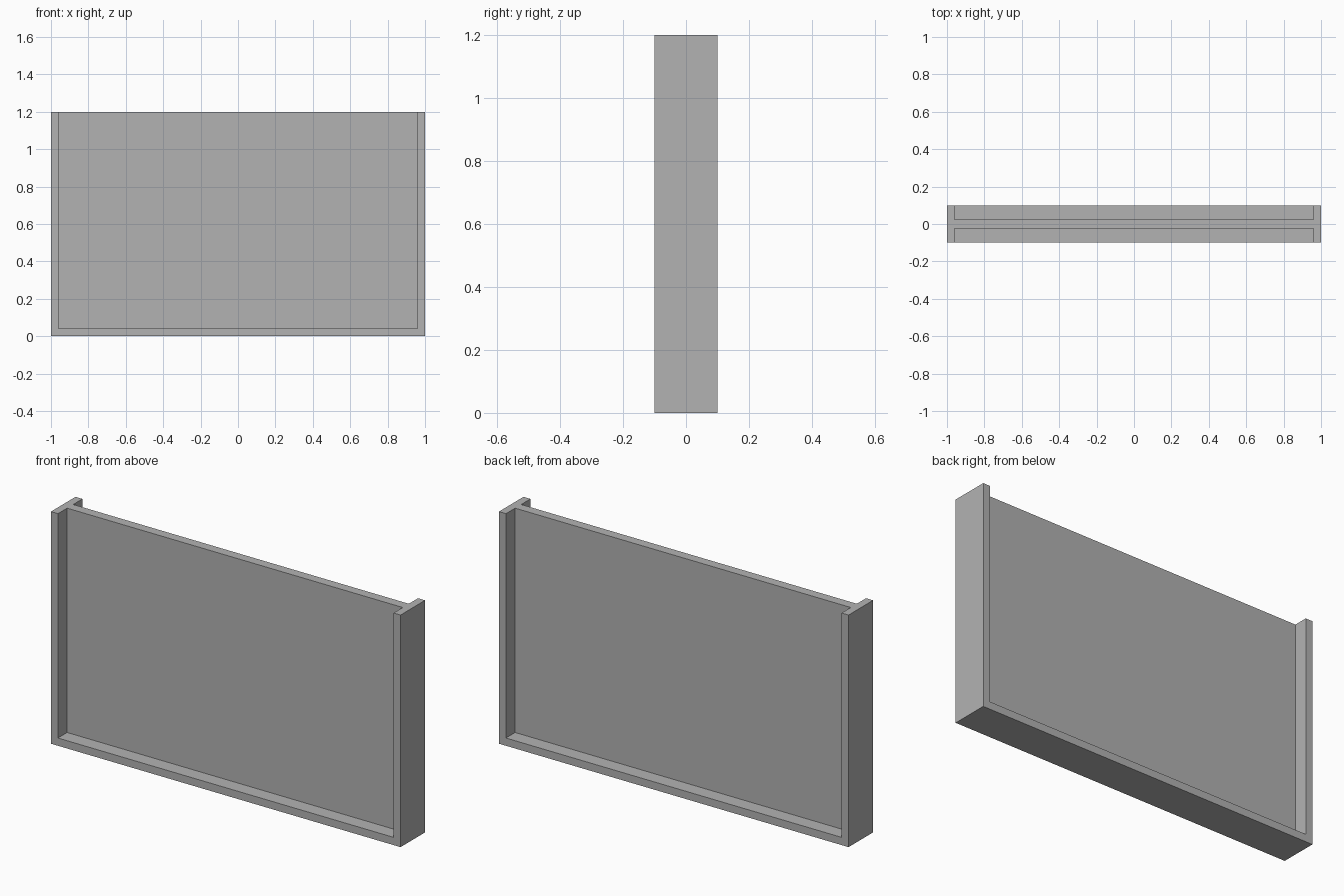
import bpy

WIDTH, DEPTH, HEIGHT = 2.0, 0.2, 1.2
RIM = 0.04      # thickness of the side walls and bottom rail
PANEL = 0.05    # thickness of the central panel

default = bpy.data.objects.get("Cube")
if default:
    bpy.data.objects.remove(default, do_unlink=True)

grey = bpy.data.materials.new("plain_grey")
grey.use_nodes = True
colour = (0.448, 0.448, 0.448, 1)
grey.diffuse_color = colour
grey.node_tree.nodes["Principled BSDF"].inputs["Base Color"].default_value = colour


def box(name, size, centre):
    bpy.ops.mesh.primitive_cube_add(size=1, location=centre)
    obj = bpy.context.object
    obj.name = name
    obj.scale = size
    bpy.ops.object.transform_apply(location=True, rotation=False, scale=True)
    obj.data.materials.append(grey)
    return obj


# Solid block that becomes the framed panel
frame = box("framed_panel", (WIDTH, DEPTH, HEIGHT), (0, 0, HEIGHT / 2))

# Open-topped recess on the front and the back
for side, label in ((-1, "front"), (1, "back")):
    cutter = box(label + "_recess_cutter",
                 (WIDTH - 2 * RIM, DEPTH, HEIGHT),
                 (0, side * (PANEL + DEPTH) / 2, RIM + HEIGHT / 2))
    cutter.hide_render = True
    cut = frame.modifiers.new(label + "_recess", "BOOLEAN")
    cut.operation = "DIFFERENCE"
    cut.solver = "EXACT"
    cut.object = cutter
    bpy.ops.object.select_all(action="DESELECT")
    frame.select_set(True)
    bpy.context.view_layer.objects.active = frame
    bpy.ops.object.modifier_apply(modifier=cut.name)
    bpy.data.objects.remove(cutter, do_unlink=True)
